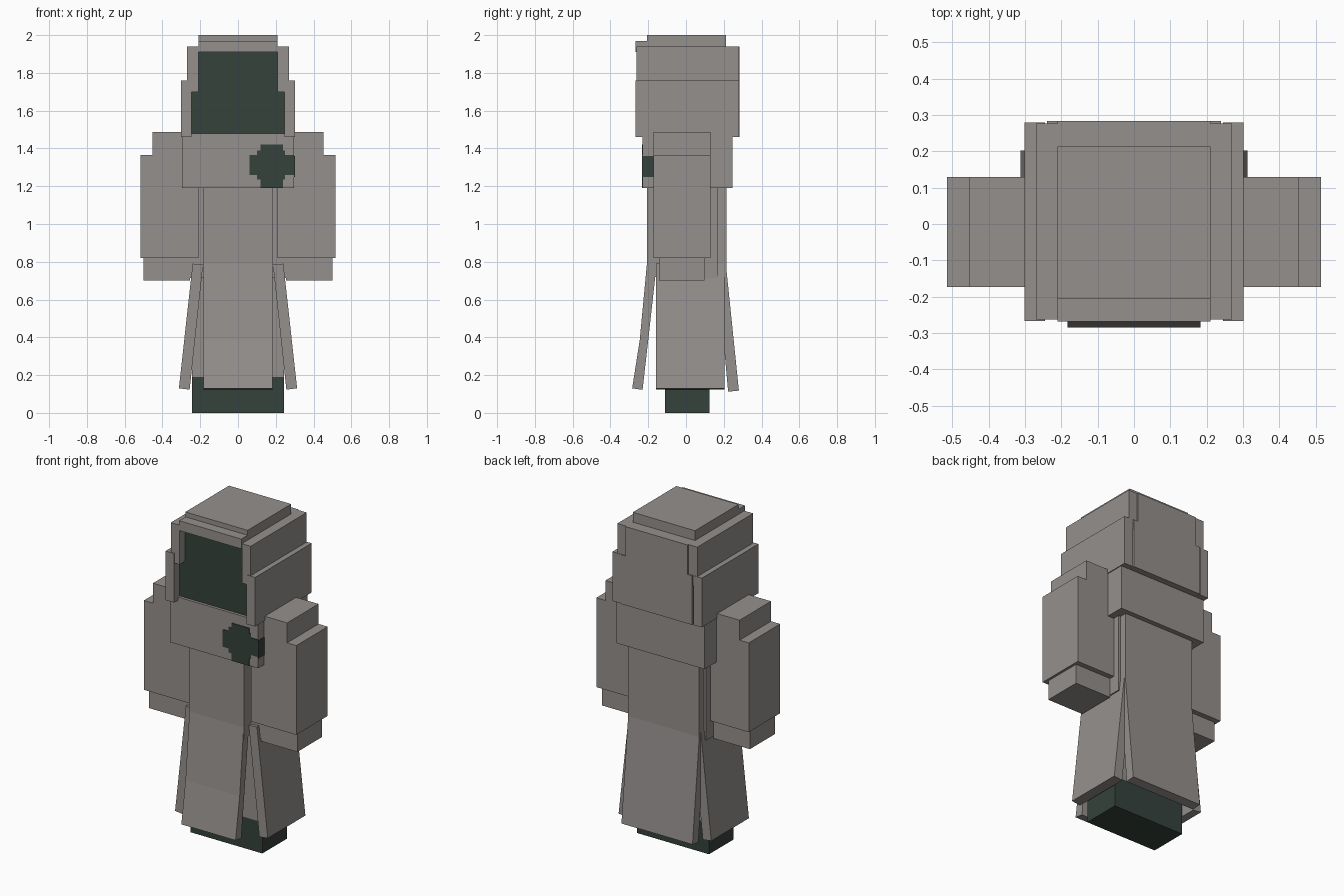
import bpy

if "Cube" in bpy.data.objects:
    bpy.data.objects.remove(bpy.data.objects["Cube"])

def make_material(name, rgb):
    m = bpy.data.materials.new(name)
    m.diffuse_color = (*rgb, 1)
    m.use_nodes = True
    m.node_tree.nodes["Principled BSDF"].inputs["Base Color"].default_value = m.diffuse_color
    return m

CLOTH = make_material("grey_cloth", (0.30, 0.28, 0.27))
DARK = make_material("dark_green", (0.036, 0.054, 0.045))

def mesh_object(name, verts, faces, mat):
    me = bpy.data.meshes.new(name)
    me.from_pydata(verts, [], faces)
    me.materials.append(mat)
    ob = bpy.data.objects.new(name, me)
    bpy.context.collection.objects.link(ob)
    # outward normals
    import bmesh
    bm = bmesh.new()
    bm.from_mesh(me)
    bmesh.ops.recalc_face_normals(bm, faces=bm.faces)
    bm.to_mesh(me)
    bm.free()
    return ob

def prism(name, profile, axis, lo, hi, mat=CLOTH):
    """Extrude a profile along x (profile is y,z) or along y (profile is x,z)."""
    def point(p, t):
        return (t, p[0], p[1]) if axis == "x" else (p[0], t, p[1])
    n = len(profile)
    verts = [point(p, t) for t in (lo, hi) for p in profile]
    faces = [tuple(range(n)), tuple(range(2 * n - 1, n - 1, -1))]
    faces += [(i, (i + 1) % n, n + (i + 1) % n, n + i) for i in range(n)]
    return mesh_object(name, verts, faces, mat)

def box(name, x, y, z, mat=CLOTH):
    profile = [(x[0], z[0]), (x[1], z[0]), (x[1], z[1]), (x[0], z[1])]
    return prism(name, profile, "y", y[0], y[1], mat)

# Head and hood
box("face", (-0.245, 0.245), (-0.213, -0.205), (1.47, 1.92), DARK)
box("head", (-0.245, 0.245), (-0.205, 0.24), (1.46, 1.93))
box("hood_roof", (-0.27, 0.27), (-0.21, 0.275), (1.91, 1.94))
box("hood_crown", (-0.21, 0.21), (-0.207, 0.213), (1.94, 2.0))
box("hood_brow", (-0.21, 0.21), (-0.268, -0.207), (1.91, 1.97))
box("hood_back", (-0.24, 0.24), (0.22, 0.284), (1.46, 1.76))
box("hood_back_upper", (-0.21, 0.21), (0.22, 0.284), (1.76, 1.94))

# Shoulder cape and torso
box("shoulder_cape", (-0.297, 0.297), (-0.23, 0.245), (1.19, 1.48))
box("torso", (-0.255, 0.255), (-0.14, 0.17), (0.715, 1.25))
box("robe_front", (-0.185, 0.185), (-0.207, -0.14), (0.72, 1.2))
box("robe_back", (-0.24, 0.24), (0.165, 0.215), (0.72, 1.2))

# Cross emblem, wrapped around the cape corner
rows = [(0.12, 0.238, 1.19, 1.235), (0.10, 0.25, 1.235, 1.26),
        (0.06, 0.297, 1.26, 1.365), (0.10, 0.25, 1.365, 1.39),
        (0.12, 0.238, 1.39, 1.42)]
for x0, x1, z0, z1 in rows:
    box("chest_emblem", (x0, x1), (-0.234, -0.23), (z0, z1), DARK)
box("chest_emblem_side", (0.297, 0.301), (-0.234, -0.17), (1.25, 1.36), DARK)

# Skirt front and back panels
prism("skirt_front", [(-0.207, 0.79), (-0.245, 0.385), (-0.285, 0.13),
                      (-0.23, 0.122), (-0.2, 0.385), (-0.155, 0.79)], "x", -0.183, 0.183)
prism("skirt_back", [(0.215, 0.75), (0.28, 0.118), (0.223, 0.112), (0.165, 0.75)],
      "x", -0.24, 0.24)

# Mirrored parts
for s, side in ((-1, "left"), (1, "right")):
    def mbox(name, x, y, z, mat=CLOTH):
        box(f"{name}_{side}", sorted((s * x[0], s * x[1])), y, z, mat)
    mbox("hood_side_upper", (0.21, 0.27), (-0.263, 0.277), (1.70, 1.94))
    mbox("hood_side_lower", (0.245, 0.302), (-0.267, 0.279), (1.46, 1.76))
    mbox("sleeve", (0.21, 0.515), (-0.173, 0.13), (0.82, 1.365))
    mbox("shoulder", (0.21, 0.453), (-0.173, 0.13), (1.365, 1.487))
    mbox("cuff", (0.255, 0.50), (-0.142, 0.098), (0.70, 0.82))
    mbox("leg", (0.0, 0.243), (-0.112, 0.125), (0.19, 0.72))
    mbox("boot", (0.0, 0.243), (-0.112, 0.125), (0.0, 0.19), DARK)
    panel = [(0.185, 0.785), (0.24, 0.79), (0.313, 0.13), (0.256, 0.123)]
    prism(f"skirt_side_{side}", [(s * x, z) for x, z in panel], "y", -0.16, 0.203)
